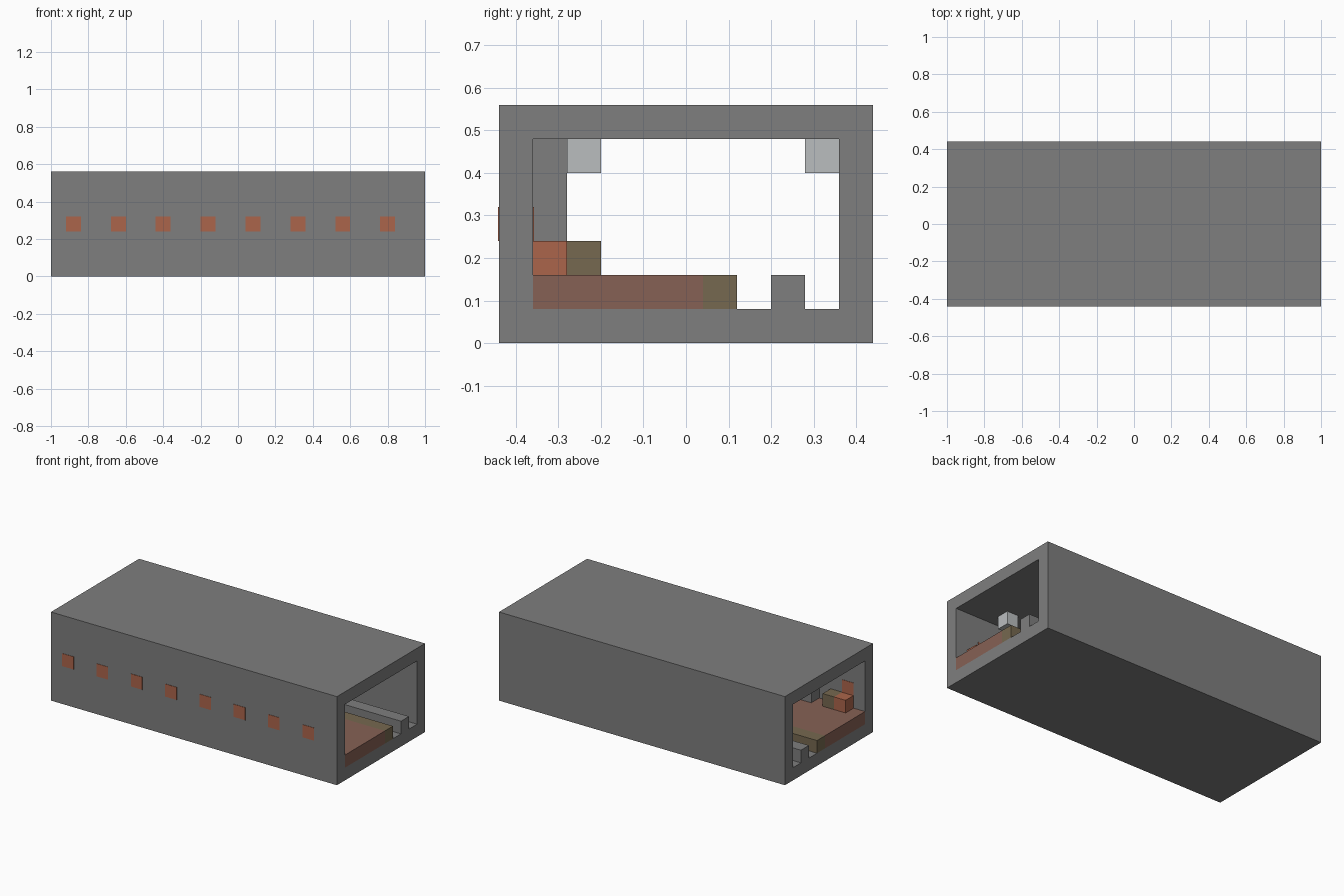
import bpy, bmesh
from mathutils import Vector

if "Cube" in bpy.data.objects:
    bpy.data.objects.remove(bpy.data.objects["Cube"], do_unlink=True)

U = 0.08                      # one block
LENGTH, DEPTH, HEIGHT = 25, 11, 7   # station size in blocks


def material(name, r, g, b):
    m = bpy.data.materials.new(name)
    m.use_nodes = True
    m.diffuse_color = (r, g, b, 1)
    m.node_tree.nodes["Principled BSDF"].inputs["Base Color"].default_value = (r, g, b, 1)
    return m


concrete = material("concrete grey", 0.21, 0.21, 0.21)
brick = material("platform brown", 0.24, 0.12, 0.09)
olive = material("edge olive", 0.18, 0.14, 0.08)
orange = material("tile orange", 0.41, 0.13, 0.07)
lamp_white = material("lamp pale grey", 0.49, 0.51, 0.52)


def finish(bm, name, mat):
    bmesh.ops.recalc_face_normals(bm, faces=bm.faces[:])
    mesh = bpy.data.meshes.new(name)
    bm.to_mesh(mesh)
    bm.free()
    mesh.materials.append(mat)
    obj = bpy.data.objects.new(name, mesh)
    bpy.context.collection.objects.link(obj)
    return obj


def add_box(bm, lo, hi):
    """Box between two corners, counted in blocks from the front right bottom corner."""
    made = bmesh.ops.create_cube(bm, size=1)["verts"]
    lo, hi = Vector(lo), Vector(hi)
    origin = Vector((LENGTH / 2, DEPTH / 2, 0))
    for v in made:
        v.co = ((lo + hi) / 2 - origin + v.co * (hi - lo)) * U


def boxes(name, mat, corners):
    bm = bmesh.new()
    for lo, hi in corners:
        add_box(bm, lo, hi)
    return finish(bm, name, mat)


# Hollow tunnel, open at both ends
bm = bmesh.new()
add_box(bm, (0, 0, 0), (LENGTH, DEPTH, HEIGHT))
bm.normal_update()
ends = [f for f in bm.faces if abs(f.normal.x) > 0.9]
bmesh.ops.inset_individual(bm, faces=ends, thickness=U, use_even_offset=True)
rims = [e for f in ends for e in f.edges]
bmesh.ops.delete(bm, geom=ends, context='FACES_ONLY')
bmesh.ops.bridge_loops(bm, edges=rims)
finish(bm, "tunnel_shell", concrete)

# Platform, warning edge and rail run the whole length
boxes("platform", brick, [((0, 1, 1), (LENGTH, 6, 2))])
boxes("platform_edge", olive, [((0, 6, 1), (LENGTH, 7, 2))])
boxes("rail", concrete, [((0, 8, 1), (LENGTH, 9, 2))])

# Wall tiles, seen on both faces of the front wall
T = 0.03
boxes("wall_tiles_outside", orange,
      [((i, -T, 3), (i + 1, T, 4)) for i in range(1, LENGTH, 3)])
boxes("wall_tiles_inside", orange,
      [((i, 1 - T, 3), (i + 1, 1 + T, 4)) for i in range(1, LENGTH, 3)])

# Columns between the benches
boxes("columns", concrete, [((i, 1, 2), (i + 1, 2, 6)) for i in (4, 11, 18)])

# Benches along the wall: orange seat toward the ends, olive inside
boxes("bench_orange_seats", orange,
      [((i, 1, 2), (i + 1, 2, 3)) for i in (1, 8, 16, 23)])
boxes("bench_olive_seats", olive,
      [((i, 1, 2), (i + 1, 2, 3)) for i in (2, 9, 15, 22)])
boxes("platform_crate", olive, [((12, 2, 2), (13, 3, 3))])

# Ceiling lamps above platform and track
boxes("ceiling_lamps", lamp_white,
      [((i, y, 5), (i + 1, y + 1, 6)) for i in (3, 9, 15, 21) for y in (2, 9)])
